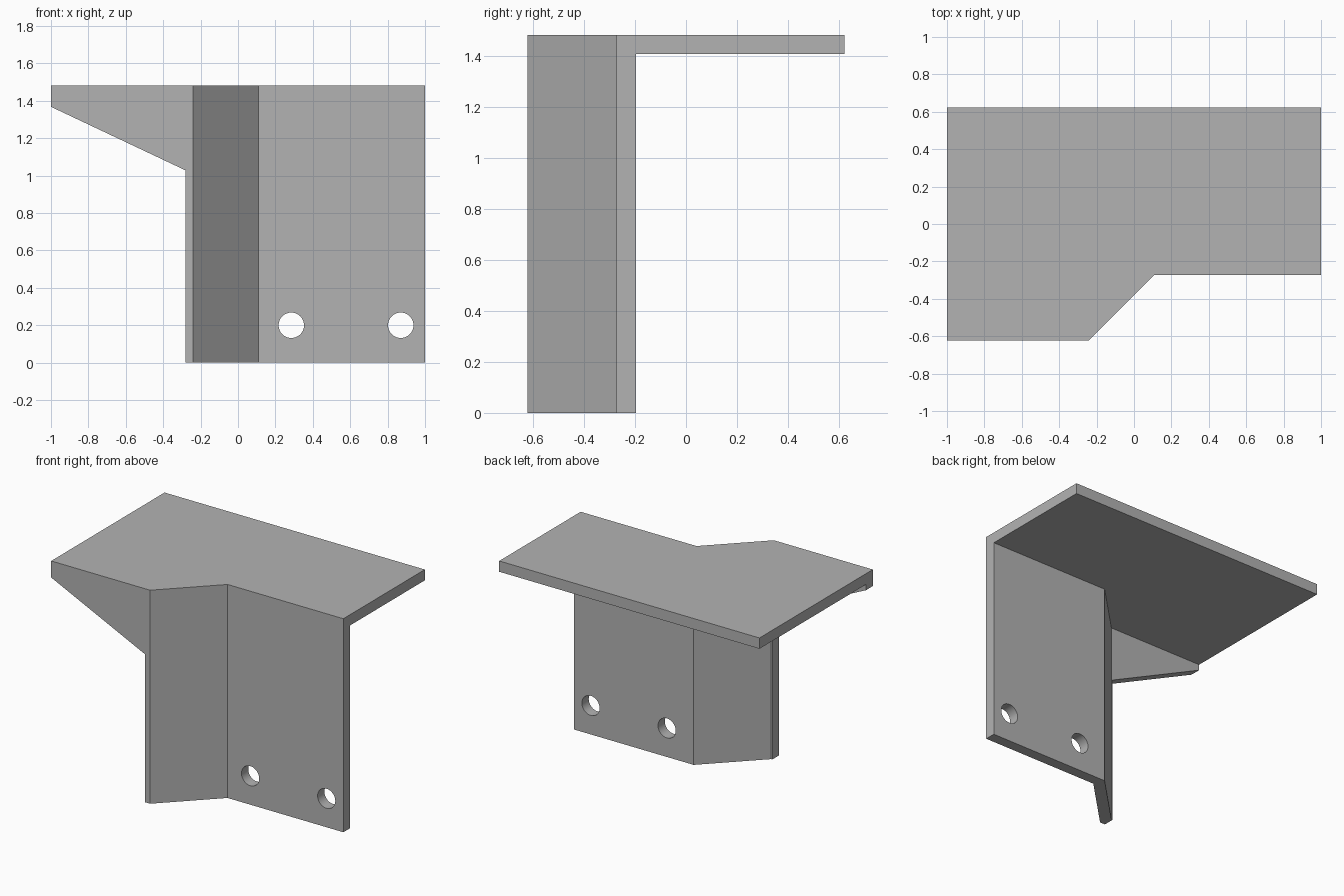
import bpy
import bmesh
import math
from mathutils import Vector

cube = bpy.data.objects.get("Cube")
if cube:
    bpy.data.objects.remove(cube, do_unlink=True)

T = 0.075                      # sheet thickness
TOP = 1.483
FRONT, BACK, STEP = -0.622, 0.622, -0.272
BEND_A, BEND_B, EDGE = -0.24, 0.11, -0.28
SHIFT = T * math.tan(math.radians(22.5))   # inner bend offset

steel = bpy.data.materials.new("plain grey")
steel.use_nodes = True
grey = (0.45, 0.45, 0.45, 1)
steel.diffuse_color = grey
steel.node_tree.nodes["Principled BSDF"].inputs["Base Color"].default_value = grey


def prism(name, points, direction):
    """Extrude a flat outline along a direction into a solid."""
    bm = bmesh.new()
    face = bm.faces.new([bm.verts.new(p) for p in points])
    ext = bmesh.ops.extrude_face_region(bm, geom=[face])
    moved = [v for v in ext["geom"] if isinstance(v, bmesh.types.BMVert)]
    bmesh.ops.translate(bm, verts=moved, vec=Vector(direction))
    bmesh.ops.recalc_face_normals(bm, faces=bm.faces)
    mesh = bpy.data.meshes.new(name)
    bm.to_mesh(mesh)
    bm.free()
    mesh.materials.append(steel)
    obj = bpy.data.objects.new(name, mesh)
    bpy.context.collection.objects.link(obj)
    return obj


def combine(target, tool, operation):
    """Apply a boolean and discard the tool."""
    mod = target.modifiers.new("combine", "BOOLEAN")
    mod.operation, mod.solver, mod.object = operation, "EXACT", tool
    bpy.ops.object.select_all(action="DESELECT")
    bpy.context.view_layer.objects.active = target
    target.select_set(True)
    bpy.ops.object.modifier_apply(modifier=mod.name)
    bpy.data.objects.remove(tool, do_unlink=True)


# Bent upright wall with a narrow lip
wall = [(EDGE, FRONT), (BEND_A, FRONT), (BEND_B, STEP), (1, STEP), (1, STEP + T),
        (BEND_B - SHIFT, STEP + T), (BEND_A - SHIFT, FRONT + T), (EDGE, FRONT + T)]
bracket = prism("bracket", [(x, y, 0) for x, y in wall], (0, 0, TOP))

# Flat top plate
plate = [(-1, FRONT), (BEND_A, FRONT), (BEND_B, STEP), (1, STEP), (1, BACK), (-1, BACK)]
combine(bracket, prism("top_plate", [(x, y, TOP - T) for x, y in plate], (0, 0, T)), "UNION")

# Tapered gusset under the overhang
gusset = [(-1, TOP), (-1, 1.368), (EDGE, 1.028), (EDGE + 0.02, 1.028), (EDGE + 0.02, TOP)]
combine(bracket, prism("gusset", [(x, FRONT, z) for x, z in gusset], (0, T, 0)), "UNION")

# Bolt holes
for hole_x in (0.285, 0.87):
    ring = [(hole_x + 0.068 * math.cos(a), STEP - 0.1, 0.2 + 0.068 * math.sin(a))
            for a in (math.tau * i / 48 for i in range(48))]
    combine(bracket, prism("hole_cutter", ring, (0, 0.3, 0)), "DIFFERENCE")

# Merge coplanar faces
bm = bmesh.new()
bm.from_mesh(bracket.data)
bmesh.ops.remove_doubles(bm, verts=bm.verts, dist=0.0005)
bmesh.ops.dissolve_limit(bm, angle_limit=math.radians(1), verts=bm.verts, edges=bm.edges)
bm.to_mesh(bracket.data)
bm.free()
bpy.ops.object.shade_smooth_by_angle(angle=math.radians(30))
